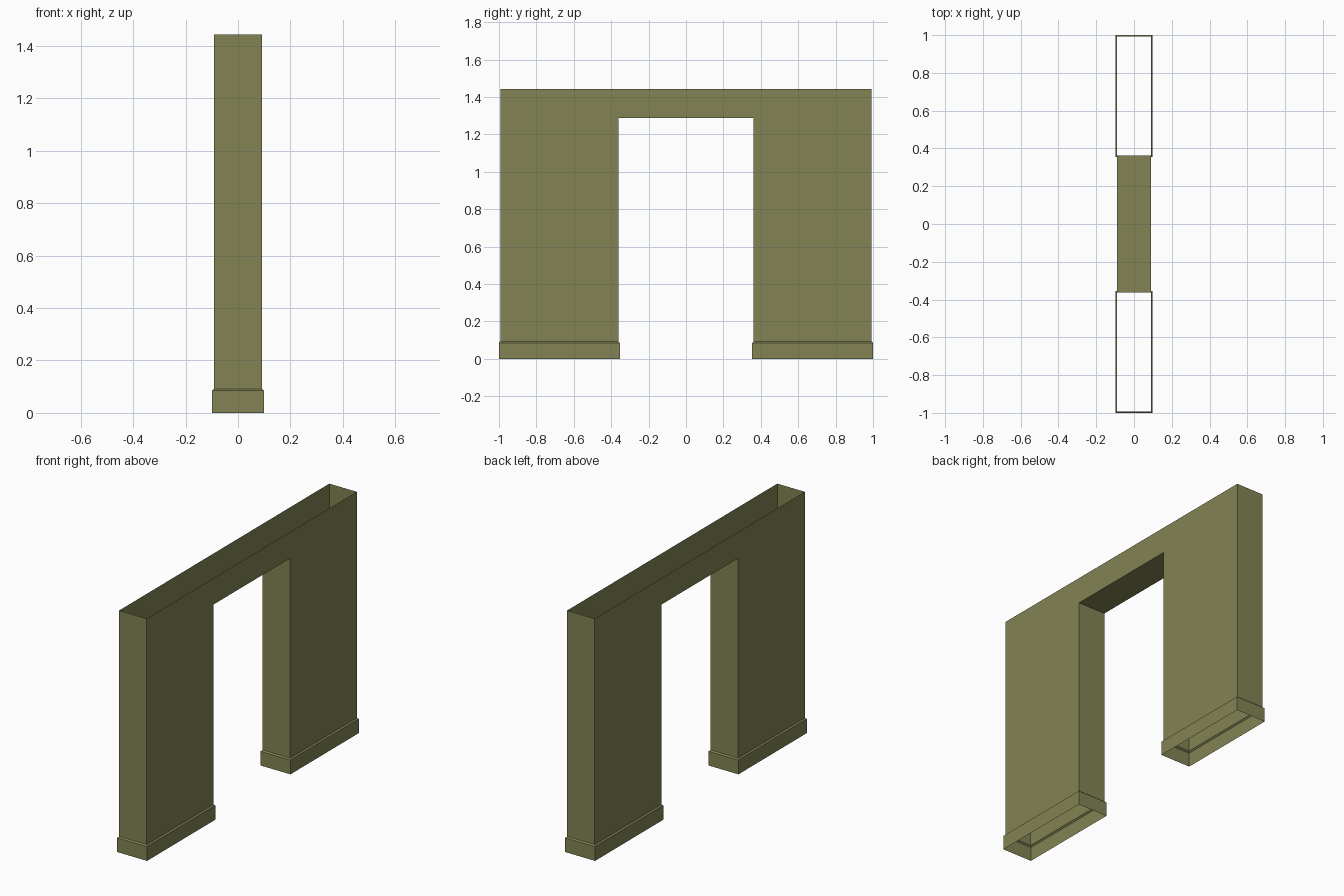
import bpy, bmesh

if "Cube" in bpy.data.objects:
    bpy.data.objects.remove(bpy.data.objects["Cube"])

# Single olive paint
paint = bpy.data.materials.new("olive_paint")
paint.diffuse_color = (0.223, 0.23, 0.088, 1)
paint.use_nodes = True
paint.node_tree.nodes["Principled BSDF"].inputs["Base Color"].default_value = paint.diffuse_color

WALL_X, WALL_Y, JAMB_Y = 0.091, 0.992, 0.362
TOP, SOFFIT, BASE_TOP = 1.443, 1.286, 0.092
LIP = 0.008


def finish(bm, name):
    bmesh.ops.recalc_face_normals(bm, faces=bm.faces)
    me = bpy.data.meshes.new(name)
    bm.to_mesh(me)
    bm.free()
    me.materials.append(paint)
    ob = bpy.data.objects.new(name, me)
    bpy.context.collection.objects.link(ob)
    return ob


# Hollow wall: doorway outline extruded across x, then opened at the top and feet
profile = [(-WALL_Y, BASE_TOP), (-JAMB_Y, BASE_TOP), (-JAMB_Y, SOFFIT), (JAMB_Y, SOFFIT),
           (JAMB_Y, BASE_TOP), (WALL_Y, BASE_TOP), (WALL_Y, TOP), (-WALL_Y, TOP)]
bm = bmesh.new()
face = bm.faces.new([bm.verts.new((-WALL_X, y, z)) for y, z in profile])
ext = bmesh.ops.extrude_face_region(bm, geom=[face], use_keep_orig=True)
bmesh.ops.translate(bm, vec=(2 * WALL_X, 0, 0),
                    verts=[g for g in ext["geom"] if isinstance(g, bmesh.types.BMVert)])
bmesh.ops.recalc_face_normals(bm, faces=bm.faces)
open_faces = [f for f in bm.faces if abs(f.normal.z) > 0.9
              and abs(f.calc_center_median().z - SOFFIT) > 0.01]
bmesh.ops.delete(bm, geom=open_faces, context='FACES_ONLY')
finish(bm, "doorway_wall")


# Skirting: open rectangular sleeve with a chamfered lip meeting the wall
def skirting(name, side):
    bm = bmesh.new()
    rings = []
    for grow, z in ((LIP, 0), (LIP, BASE_TOP - 0.007), (0, BASE_TOP)):
        x, y0, y1 = WALL_X + grow, JAMB_Y - grow, WALL_Y + grow
        rings.append([bm.verts.new((px, side * py, z))
                      for px, py in ((-x, y0), (x, y0), (x, y1), (-x, y1))])
    for a, b in zip(rings, rings[1:]):
        for i in range(4):
            j = (i + 1) % 4
            f = bm.faces.new((a[i], a[j], b[j], b[i]))
            if side < 0:
                f.normal_flip()
    finish(bm, name)


skirting("back_skirting", 1)
skirting("front_skirting", -1)
